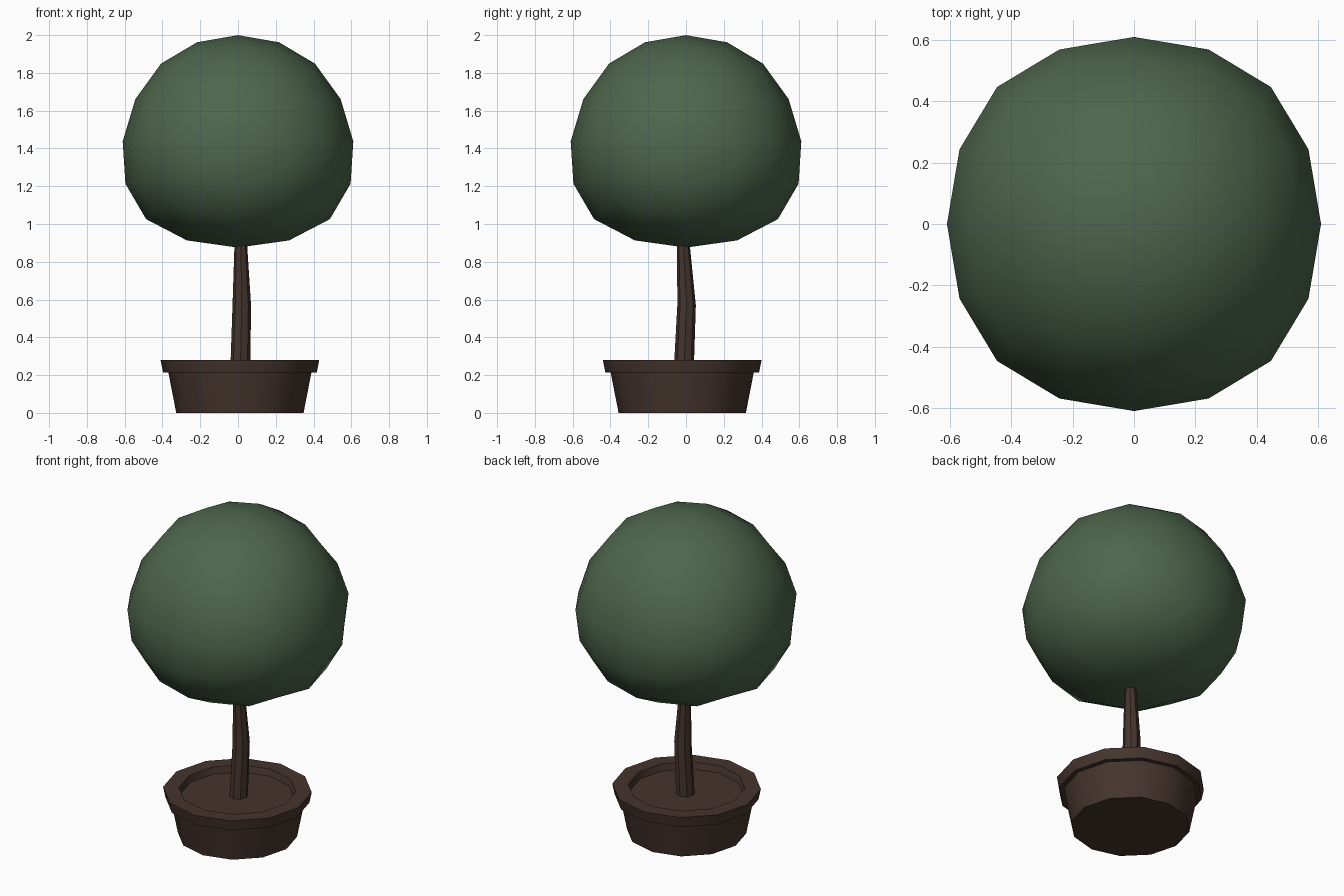
import bpy, bmesh, math

if "Cube" in bpy.data.objects:
    bpy.data.objects.remove(bpy.data.objects["Cube"])


def material(name, colour):
    m = bpy.data.materials.new(name)
    m.diffuse_color = (*colour, 1)
    m.use_nodes = True
    m.node_tree.nodes["Principled BSDF"].inputs["Base Color"].default_value = m.diffuse_color
    return m


LEAF = material("leaf green", (0.074, 0.133, 0.072))
BROWN = material("dark brown", (0.060, 0.035, 0.027))


def finish(name, bm, mat, angle=40):
    bmesh.ops.recalc_face_normals(bm, faces=bm.faces)
    mesh = bpy.data.meshes.new(name)
    bm.to_mesh(mesh)
    bm.free()
    mesh.materials.append(mat)
    ob = bpy.data.objects.new(name, mesh)
    bpy.context.collection.objects.link(ob)
    bpy.ops.object.select_all(action='DESELECT')
    bpy.context.view_layer.objects.active = ob
    ob.select_set(True)
    bpy.ops.object.shade_smooth_by_angle(angle=math.radians(angle))
    return ob


def loft(name, rings, sides, mat):
    """Stack of (x, y, z, radius) rings, capped at both ends."""
    bm = bmesh.new()
    loops = []
    for x, y, z, r in rings:
        loops.append([bm.verts.new((x + r * math.cos(math.tau * i / sides),
                                    y + r * math.sin(math.tau * i / sides), z))
                      for i in range(sides)])
    for a, b in zip(loops, loops[1:]):
        for i in range(sides):
            j = (i + 1) % sides
            bm.faces.new((a[i], a[j], b[j], b[i]))
    bm.faces.new(loops[0])
    bm.faces.new(loops[-1])
    return finish(name, bm, mat)


# Pot: base, wall, overhanging rim, inner wall, soil surface
PX, PY = 0.01, -0.02
profile = [(0, 0.337), (0.215, 0.379), (0.215, 0.407), (0.28, 0.42),
           (0.28, 0.33), (0.24, 0.32)]
loft("pot", [(PX, PY, z, r) for z, r in profile], 12, BROWN)

# Slightly crooked trunk
loft("trunk", [(0.012, -0.012, 0.22, 0.053), (0.02, 0.003, 0.57, 0.049),
               (0.015, -0.013, 0.88, 0.034), (0.015, -0.013, 0.98, 0.032)],
     8, BROWN)

# Foliage: tapered cube rounded by subdivision
bm = bmesh.new()
bmesh.ops.create_cube(bm, size=2)
for v in bm.verts:
    s = 0.572 if v.co.z > 0 else 0.818
    v.co = (v.co.x * s, v.co.y * s, 1.4375 + 0.640 * v.co.z)
foliage = finish("foliage", bm, LEAF, 180)
mod = foliage.modifiers.new("round", 'SUBSURF')
mod.levels = mod.render_levels = 2
mod.use_limit_surface = False
bpy.ops.object.modifier_move_to_index(modifier="round", index=0)
